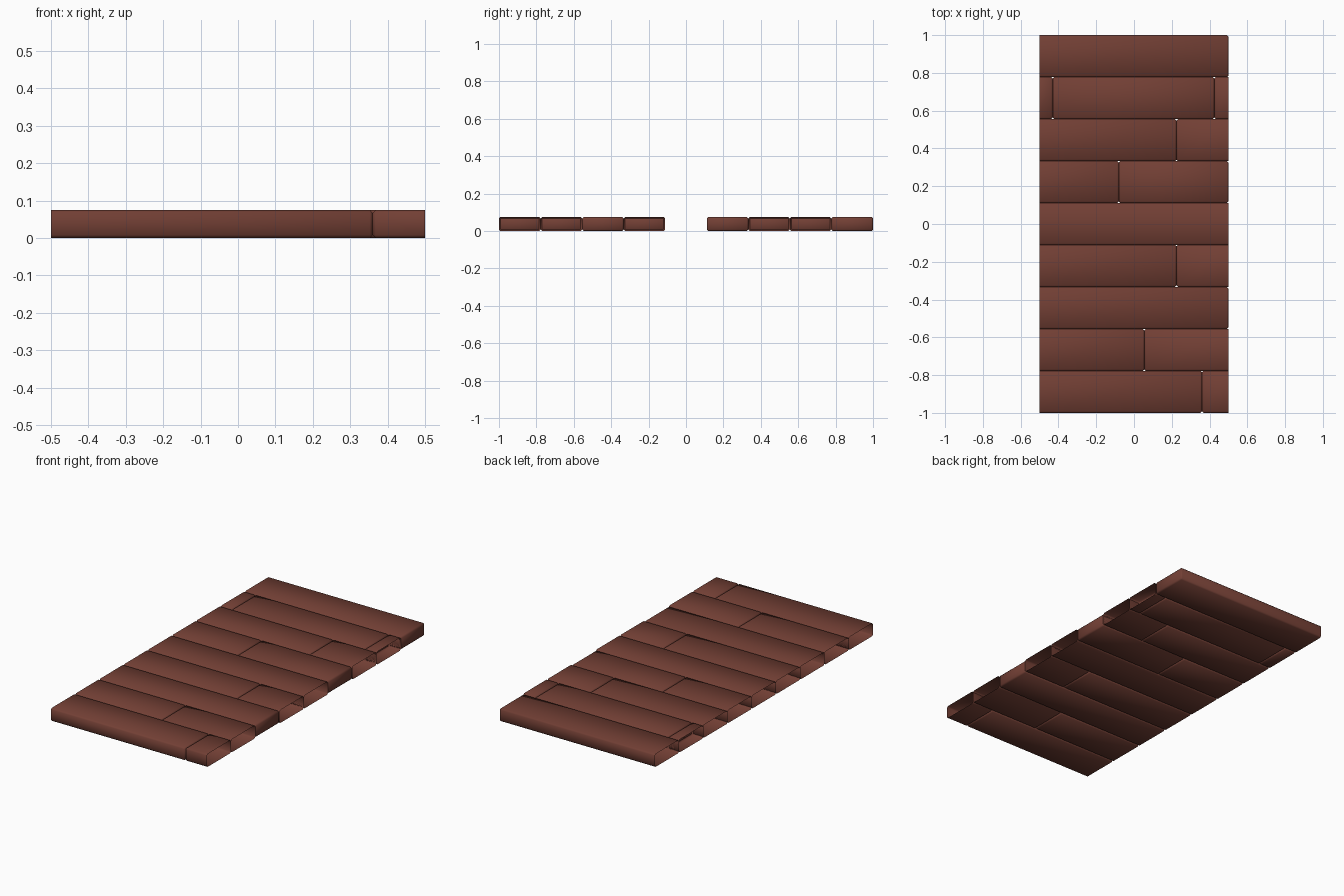
import bpy, bmesh, math
from mathutils import Matrix

if "Cube" in bpy.data.objects:
    bpy.data.objects.remove(bpy.data.objects["Cube"])

ROWS, PITCH, HEIGHT, BEVEL = 9, 2 / 9, 0.075, 0.008
# end joints along x in each row, front to back
JOINTS = [[0.36], [0.055], [], [0.225], [], [-0.08], [0.225], [-0.43, 0.425], []]
CAPPED_RIGHT = {2, 5, 8}   # rows whose last plank finishes exactly at the right edge

wood = bpy.data.materials.new("red_brown_wood")
wood.diffuse_color = (0.17, 0.05, 0.035, 1)
wood.use_nodes = True
wood.node_tree.nodes["Principled BSDF"].inputs["Base Color"].default_value = wood.diffuse_color


def plank(name, x0, x1, y0, y1):
    """Bevelled board, trimmed to open ends at the panel's sides."""
    bm = bmesh.new()
    size = Matrix.Diagonal((x1 - x0, y1 - y0, HEIGHT, 1))
    place = Matrix.Translation(((x0 + x1) / 2, (y0 + y1) / 2, HEIGHT / 2))
    bmesh.ops.create_cube(bm, size=1, matrix=place @ size)
    bmesh.ops.bevel(bm, geom=bm.edges[:], offset=BEVEL, segments=1,
                    affect='EDGES', profile=0.5)
    for side in (-1, 1):
        if (x0 < -0.5 and side < 0) or (x1 > 0.5 and side > 0):
            bmesh.ops.bisect_plane(bm, geom=bm.verts[:] + bm.edges[:] + bm.faces[:],
                                   plane_co=(side * 0.5, 0, 0), plane_no=(side, 0, 0),
                                   clear_outer=True)
    bmesh.ops.recalc_face_normals(bm, faces=bm.faces[:])
    # open shells: make sure the top faces up
    top = max(bm.faces, key=lambda f: f.calc_center_median().z)
    if top.normal.z < 0:
        bmesh.ops.reverse_faces(bm, faces=bm.faces[:])
    mesh = bpy.data.meshes.new(name)
    bm.to_mesh(mesh)
    bm.free()
    mesh.materials.append(wood)
    obj = bpy.data.objects.new(name, mesh)
    bpy.context.collection.objects.link(obj)
    bpy.ops.object.select_all(action='DESELECT')
    obj.select_set(True)
    bpy.context.view_layer.objects.active = obj
    bpy.ops.object.shade_smooth_by_angle(angle=math.radians(60))


# Rows of planks, front to back
for row in range(ROWS):
    y0 = -1 + row * PITCH
    right = 0.5 if row in CAPPED_RIGHT else 0.6
    ends = [-0.6] + JOINTS[row] + [right]
    for i, (a, b) in enumerate(zip(ends, ends[1:])):
        plank(f"plank_row{row + 1}_{i + 1}", a, b, y0, y0 + PITCH)
